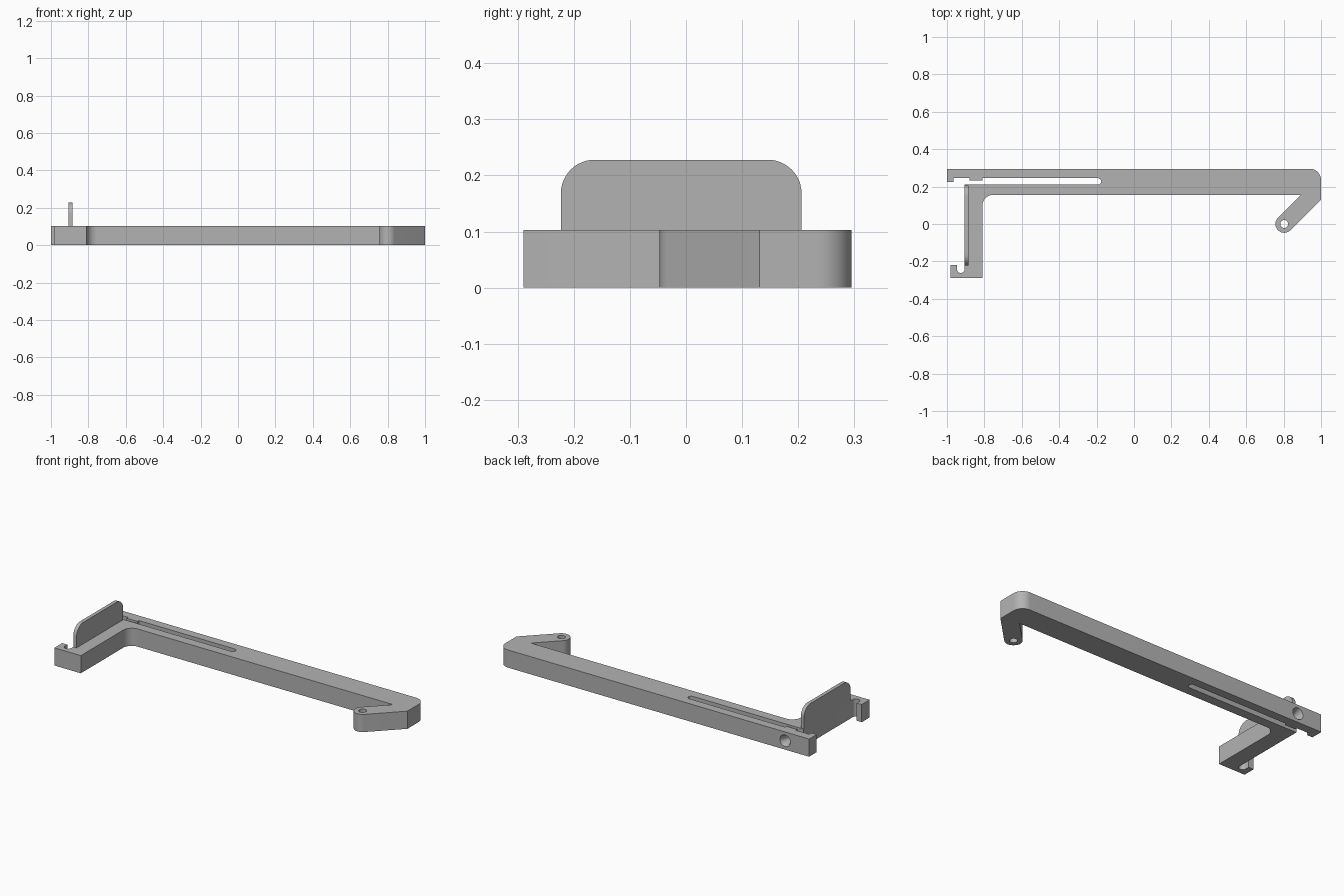
import bpy, bmesh
from math import sin, cos, radians, pi
from mathutils import Matrix, Vector

if "Cube" in bpy.data.objects:
    bpy.data.objects.remove(bpy.data.objects["Cube"], do_unlink=True)

grey = bpy.data.materials.new("plain grey")
grey.use_nodes = True
grey.diffuse_color = (0.45, 0.45, 0.45, 1)
grey.node_tree.nodes["Principled BSDF"].inputs["Base Color"].default_value = grey.diffuse_color

HEIGHT = 0.103


def arc(cx, cy, r, start, end, steps=12):
    angles = [radians(start + (end - start) * i / steps) for i in range(steps + 1)]
    return [(cx + r * cos(a), cy + r * sin(a)) for a in angles]


def prism(name, outline, depth, matrix=Matrix()):
    """Extrude a closed outline along its normal, then place it."""
    bm = bmesh.new()
    face = bm.faces.new([bm.verts.new((x, y, 0)) for x, y in outline])
    out = bmesh.ops.extrude_face_region(bm, geom=[face])
    verts = [v for v in out["geom"] if isinstance(v, bmesh.types.BMVert)]
    bmesh.ops.translate(bm, verts=verts, vec=(0, 0, depth))
    bmesh.ops.transform(bm, matrix=matrix, verts=bm.verts)
    return finish(name, bm)


def cylinder(name, r1, r2, depth, centre, turn=0):
    bm = bmesh.new()
    bmesh.ops.create_cone(bm, cap_ends=True, segments=32, radius1=r1, radius2=r2, depth=depth,
                          matrix=Matrix.Translation(centre) @ Matrix.Rotation(turn, 4, "X"))
    return finish(name, bm)


def finish(name, bm):
    bmesh.ops.recalc_face_normals(bm, faces=bm.faces)
    mesh = bpy.data.meshes.new(name)
    bm.to_mesh(mesh)
    bm.free()
    mesh.materials.append(grey)
    obj = bpy.data.objects.new(name, mesh)
    bpy.context.collection.objects.link(obj)
    return obj


def cut(target, cutter):
    cutter.hide_render = True
    mod = target.modifiers.new("hole", "BOOLEAN")
    mod.operation, mod.solver, mod.object = "DIFFERENCE", "EXACT", cutter
    bpy.context.view_layer.objects.active = target
    bpy.ops.object.modifier_apply(modifier=mod.name)
    bpy.data.objects.remove(cutter, do_unlink=True)


def smooth(obj):
    bpy.ops.object.select_all(action="DESELECT")
    obj.select_set(True)
    bpy.context.view_layer.objects.active = obj
    bpy.ops.object.shade_smooth_by_angle(angle=radians(30))


# Frame outline, clockwise from the back left corner
outline = [(-1, 0.295)]
outline += arc(0.94, 0.235, 0.06, 90, 0)                # rounded outer corner
outline += [(1, 0.131)]
outline += arc(0.803, 0, 0.047, -45, -225, 24)          # pivot end of the angled arm
outline += [(0.892, 0.155)]
outline += arc(-0.755, 0.1, 0.055, 90, 180)             # inner fillet
outline += [(-0.81, -0.29), (-0.98, -0.29), (-0.98, -0.218), (-0.947, -0.218)]
outline += arc(-0.926, -0.241, 0.021, 180, 360)         # hook slot
outline += [(-0.905, 0.21)]
outline += arc(-0.193, 0.2275, 0.0175, -90, 90)         # closed end of the long slot
outline += [(-0.81, 0.245), (-0.81, 0.232), (-0.88, 0.232), (-0.88, 0.245),
            (-0.965, 0.245), (-0.965, 0.225), (-1, 0.225)]
frame = prism("frame", outline, HEIGHT)

# Pivot hole and countersunk screw hole
cut(frame, cylinder("pivot_cutter", 0.021, 0.021, 0.4, (0.803, 0, 0.05)))
cut(frame, cylinder("screw_cutter", 0.02, 0.02, 0.1, (-0.845, 0.265, HEIGHT / 2), pi / 2))
cut(frame, cylinder("sink_cutter", 0.036, 0.018, 0.04, (-0.845, 0.28, HEIGHT / 2), pi / 2))
smooth(frame)

# Upright plate with rounded top corners, standing on the side arm
plate_outline = [(-0.223, 0.09), (0.206, 0.09)]
plate_outline += arc(0.146, 0.168, 0.06, 0, 90) + arc(-0.163, 0.168, 0.06, 90, 180)
along = Matrix(((0, 0, 1, -0.905), (1, 0, 0, 0), (0, 1, 0, 0), (0, 0, 0, 1)))
smooth(prism("upright_plate", plate_outline, 0.021, along))
